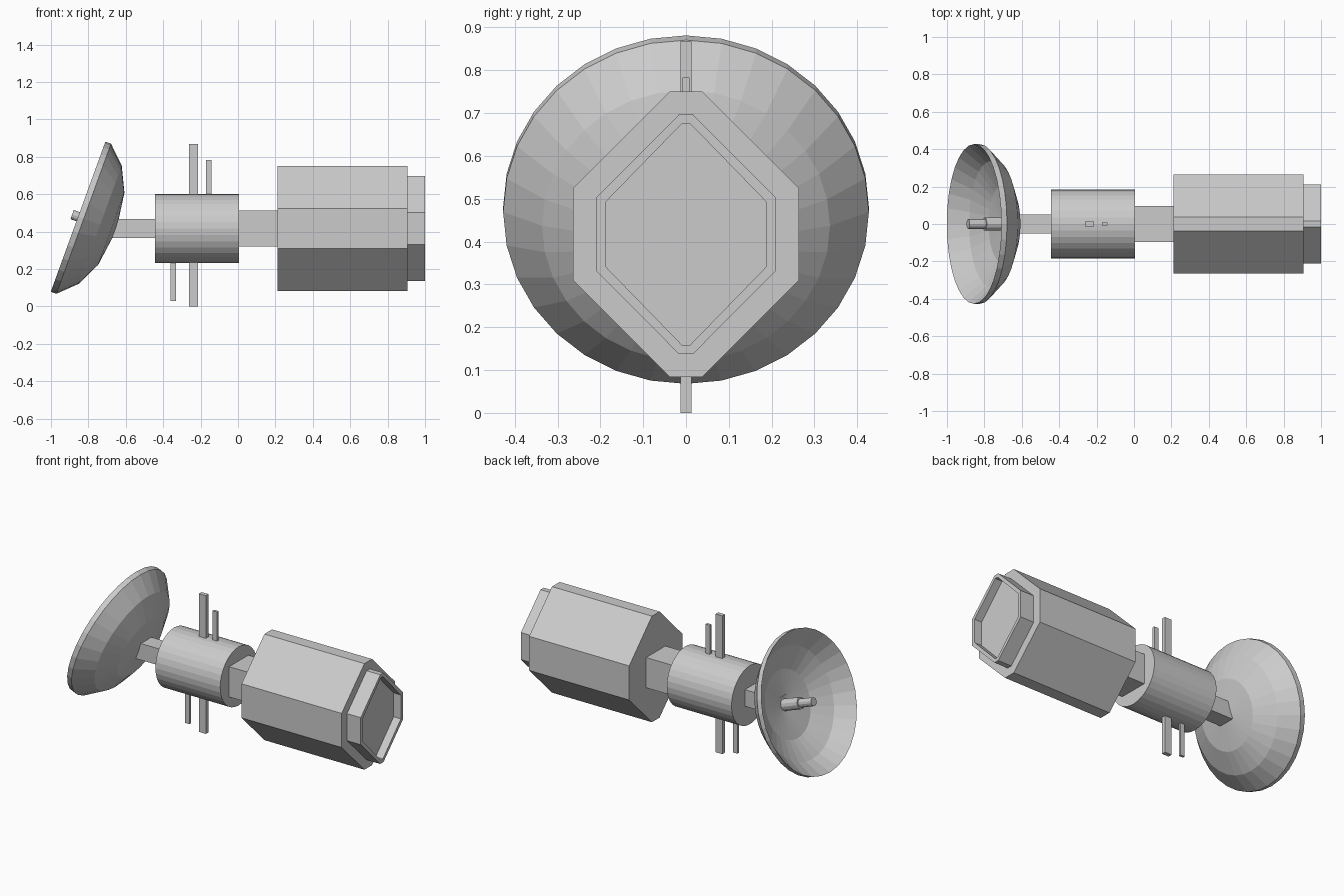
import bpy, bmesh, math
from mathutils import Matrix

if "Cube" in bpy.data.objects:
    bpy.data.objects.remove(bpy.data.objects["Cube"])

grey = bpy.data.materials.new("light_grey")
grey.diffuse_color = (0.6, 0.6, 0.6, 1)
grey.use_nodes = True
grey.node_tree.nodes["Principled BSDF"].inputs["Base Color"].default_value = grey.diffuse_color


def finish(name, bm, matrix=None):
    bmesh.ops.recalc_face_normals(bm, faces=bm.faces)
    mesh = bpy.data.meshes.new(name)
    bm.to_mesh(mesh)
    bm.free()
    mesh.materials.append(grey)
    obj = bpy.data.objects.new(name, mesh)
    bpy.context.collection.objects.link(obj)
    if matrix:
        obj.matrix_world = matrix
    return obj


def box(name, x0, x1, half_y, z0, z1):
    bm = bmesh.new()
    bmesh.ops.create_cube(bm, size=1)
    for v in bm.verts:
        v.co = ((x0 + x1) / 2 + v.co.x * (x1 - x0), v.co.y * 2 * half_y,
                (z0 + z1) / 2 + v.co.z * (z1 - z0))
    return finish(name, bm)


def lathe(name, profile, sides, matrix):
    """Turn (radius, height) points around local z; ends lie on the axis."""
    bm = bmesh.new()
    verts = [bm.verts.new((r, 0, h)) for r, h in profile]
    edges = [bm.edges.new(pair) for pair in zip(verts, verts[1:])]
    bmesh.ops.spin(bm, geom=verts + edges, cent=(0, 0, 0), axis=(0, 0, 1),
                   angle=math.tau, steps=sides, use_duplicate=False)
    bmesh.ops.remove_doubles(bm, verts=bm.verts, dist=1e-5)
    return finish(name, bm, matrix)


MID = 0.417


def octagon(bm, x, flat_y, half_y, flat_z, half_z):
    """Ring of eight corners across the body axis."""
    pts = [(flat_y, half_z), (half_y, flat_z), (half_y, -flat_z), (flat_y, -half_z),
           (-flat_y, -half_z), (-half_y, -flat_z), (-half_y, flat_z), (-flat_y, half_z)]
    return [bm.verts.new((x, y, MID + z)) for y, z in pts]


def octagon_body(name, rings):
    bm = bmesh.new()
    loops = [octagon(bm, *r) for r in rings]
    for a, b in zip(loops, loops[1:]):
        for i in range(8):
            j = (i + 1) % 8
            bm.faces.new((a[i], a[j], b[j], b[i]))
    bm.faces.new(loops[0])
    bm.faces.new(loops[-1])
    return finish(name, bm)


# Main hull and recessed end collar
hull = (0.038, 0.264, 0.107, 0.333)
rim = (0.016, 0.21, 0.085, 0.28)
recess = (0.01, 0.188, 0.075, 0.258)
octagon_body("hull", [(0.21, *hull), (0.905, *hull)])
octagon_body("end_collar", [(0.905, *rim), (1.0, *rim), (1.0, *recess), (0.95, *recess)])

# Round middle module and the square links
lathe("middle_module", [(0, -0.445), (0.184, -0.445), (0.184, 0.005), (0, 0.005)], 32,
      Matrix.Translation((0, 0, MID)) @ Matrix.Rotation(math.pi / 2, 4, 'Y'))
box("hull_link", 0.005, 0.21, 0.095, 0.322, 0.512)
box("dish_link", -0.672, -0.445, 0.052, 0.365, 0.469)

# Rod antennas
box("upper_long_rod", -0.262, -0.214, 0.013, 0.59, 0.868)
box("lower_long_rod", -0.262, -0.214, 0.013, 0.0, 0.245)
box("upper_short_rod", -0.171, -0.141, 0.008, 0.59, 0.783)
box("lower_short_rod", -0.362, -0.332, 0.008, 0.028, 0.245)

# Tilted dish shell and its feed, local z pointing out of the back
tilt = Matrix.Translation((-0.855, 0, 0.48)) @ Matrix.Rotation(math.radians(110), 4, 'Y')
curve = [(0.427, 0.0), (0.336, 0.094), (0.205, 0.157), (0, 0.185)]
back = [(r, h + 0.032) for r, h in reversed(curve)]
lathe("dish", curve[::-1] + back[::-1], 32, tilt)
lathe("dish_feed", [(0, -0.034), (0.026, -0.034), (0.026, 0.06), (0.036, 0.06),
                    (0.036, 0.19), (0, 0.19)], 12, tilt)
